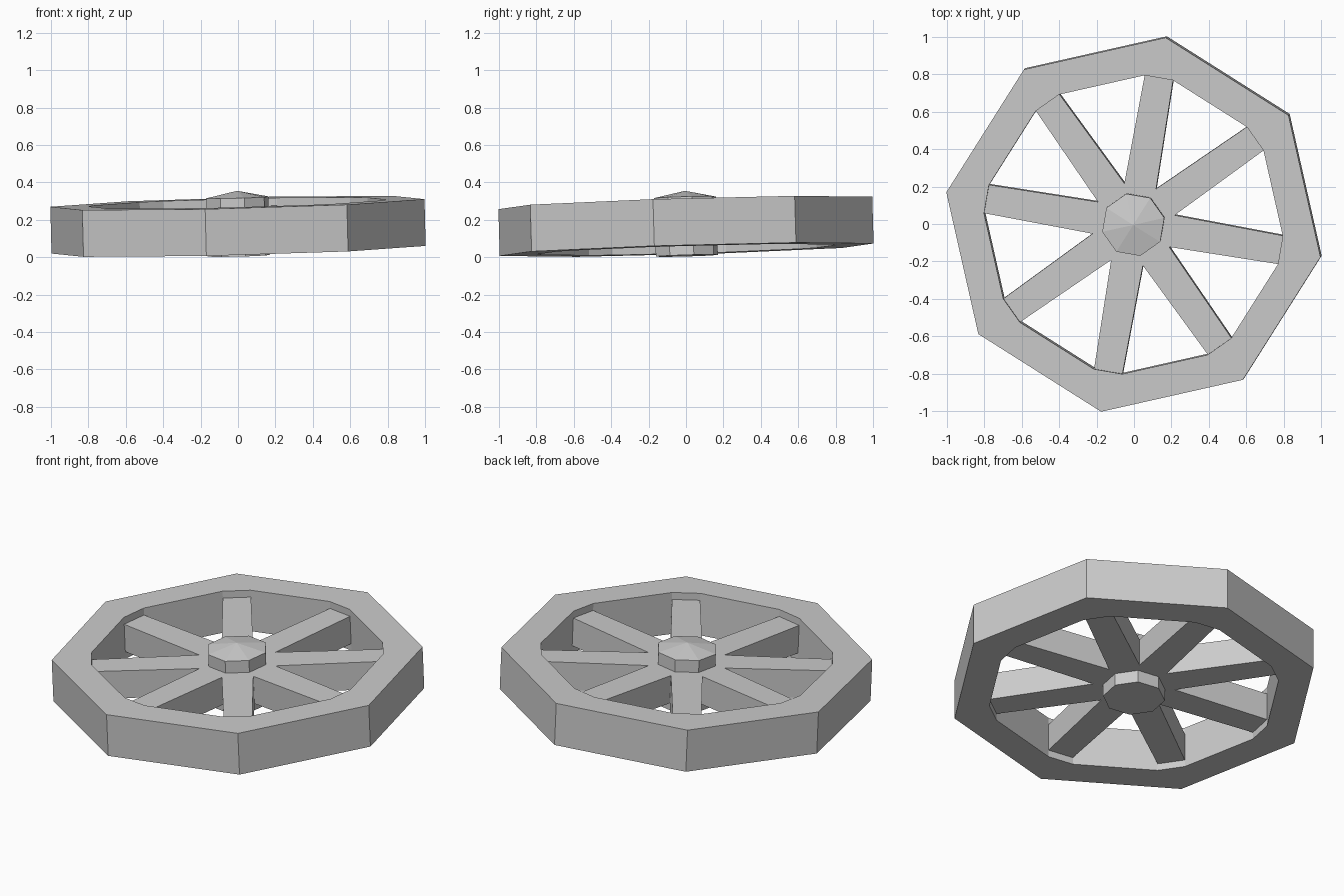
import bpy, bmesh
from math import cos, sin, radians
from mathutils import Vector, Matrix

if "Cube" in bpy.data.objects:
    bpy.data.objects.remove(bpy.data.objects["Cube"])

N = 8
OFFSET = radians(35.2)
STEP = radians(360 / N)

# The whole wheel lies slightly tilted
tilt = Vector((0, 0, 1)).rotation_difference(Vector((-0.0254, -0.029, 1)))
PLACE = Matrix.Translation((0, 0, 0.165)) @ tilt.to_matrix().to_4x4()


def polar(k, along, across=0.0):
    """Point in the wheel plane, along and across the k-th spoke direction."""
    a = OFFSET + k * STEP
    return (along * cos(a) - across * sin(a), along * sin(a) + across * cos(a))


def prism(name, points, faces, z0, z1, apex=None):
    """Flat sheet of faces extruded from z0 to z1, optionally capped by a pyramid."""
    bm = bmesh.new()
    vs = [bm.verts.new((x, y, z0)) for x, y in points]
    sheet = [bm.faces.new([vs[i] for i in f]) for f in faces]
    res = bmesh.ops.extrude_face_region(bm, geom=sheet, use_keep_orig=True)
    top = [g for g in res["geom"] if isinstance(g, bmesh.types.BMVert)]
    bmesh.ops.translate(bm, verts=top, vec=(0, 0, z1 - z0))
    if apex is not None:
        cap = [g for g in res["geom"] if isinstance(g, bmesh.types.BMFace)]
        tip = bmesh.ops.poke(bm, faces=cap)["verts"]
        for v in tip:
            v.co.z = apex
    bmesh.ops.recalc_face_normals(bm, faces=bm.faces)
    me = bpy.data.meshes.new(name)
    bm.to_mesh(me)
    bm.free()
    ob = bpy.data.objects.new(name, me)
    ob.matrix_world = PLACE
    bpy.context.collection.objects.link(ob)
    return ob


# Rim: octagonal outside, inner opening with a short flat at each spoke
pts, faces = [], []
for k in range(N):
    pts += [polar(k, 1.0148), polar(k, 0.797, -0.077), polar(k, 0.797, 0.077)]
    o, n = 3 * k, 3 * ((k + 1) % N)
    faces += [(o, o + 2, o + 1), (o, n, n + 1, o + 2)]
prism("rim", pts, faces, -0.125, 0.125)

# Spokes: eight slightly tapering arms as one star
pts, faces = [(0, 0)], []
for k in range(N):
    pts += [polar(k + 0.5, 0.225), polar(k, 0.8, -0.077), polar(k, 0.8, 0.077)]
for k in range(N):
    o, p = 1 + 3 * k, 1 + 3 * ((k - 1) % N)
    faces.append((0, p, o + 1, o + 2, o))
prism("spokes", pts, faces, -0.083, 0.083)

# Hub: octagonal block with a low pyramid cap
prism("hub", [polar(k + 0.5, 0.17) for k in range(N)], [tuple(range(N))],
      -0.157, 0.155, apex=0.19)
